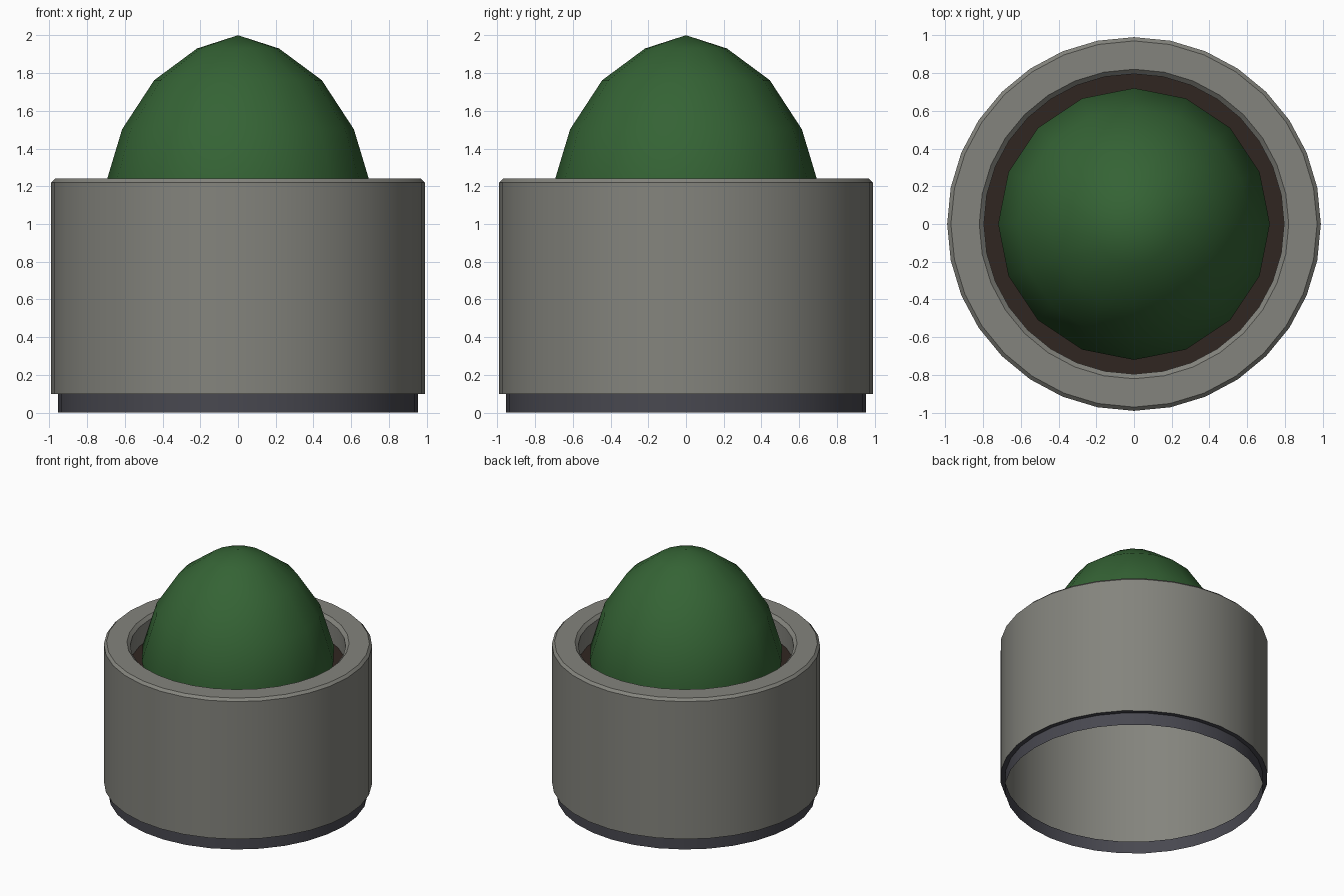
import bpy
import bmesh
from math import cos, sin, tau, radians

if "Cube" in bpy.data.objects:
    bpy.data.objects.remove(bpy.data.objects["Cube"])


def material(name, rgb):
    m = bpy.data.materials.new(name)
    m.diffuse_color = (*rgb, 1)
    m.use_nodes = True
    m.node_tree.nodes["Principled BSDF"].inputs["Base Color"].default_value = m.diffuse_color
    return m


def lathe(name, profile, sides, mat):
    """Revolve (radius, z) points about the z axis; radius 0 makes a pole."""
    bm = bmesh.new()
    rings = []
    for r, z in profile:
        if r == 0:
            rings.append([bm.verts.new((0, 0, z))] * sides)
        else:
            rings.append([bm.verts.new((r * cos(tau * i / sides), r * sin(tau * i / sides), z))
                          for i in range(sides)])
    for a, b in zip(rings, rings[1:]):
        for i in range(sides):
            j = (i + 1) % sides
            quad = list(dict.fromkeys((a[i], a[j], b[j], b[i])))
            bm.faces.new(quad)
    mesh = bpy.data.meshes.new(name)
    bm.to_mesh(mesh)
    bm.free()
    obj = bpy.data.objects.new(name, mesh)
    bpy.context.collection.objects.link(obj)
    mesh.materials.append(mat)
    bpy.ops.object.select_all(action='DESELECT')
    obj.select_set(True)
    bpy.context.view_layer.objects.active = obj
    bpy.ops.object.shade_smooth_by_angle(angle=radians(30))
    return obj


SOIL_Z = 1.06
stone = material("stone", (0.23, 0.23, 0.205))
dark = material("dark_base", (0.065, 0.065, 0.08))
earth = material("soil", (0.03, 0.019, 0.015))
leaf = material("leaf", (0.035, 0.125, 0.035))

# Open base ring with the small ledge under the pot
lathe("base_ring", [(0.955, 0), (0.955, 0.10), (0.99, 0.10)], 32, dark)

# Pot wall, chamfered rim and inner lip
lathe("pot", [(0.99, 0.10), (0.99, 1.22), (0.97, 1.24), (0.82, 1.24),
              (0.795, 1.215), (0.795, SOIL_Z)], 32, stone)

# Soil surface
lathe("soil", [(0.795, SOIL_Z), (0, SOIL_Z)], 32, earth)

# Domed plant
lathe("plant", [(0.70, SOIL_Z - 0.02), (0.72, 1.15), (0.614, 1.502), (0.444, 1.762),
                (0.217, 1.93), (0, 2.0)], 16, leaf)
